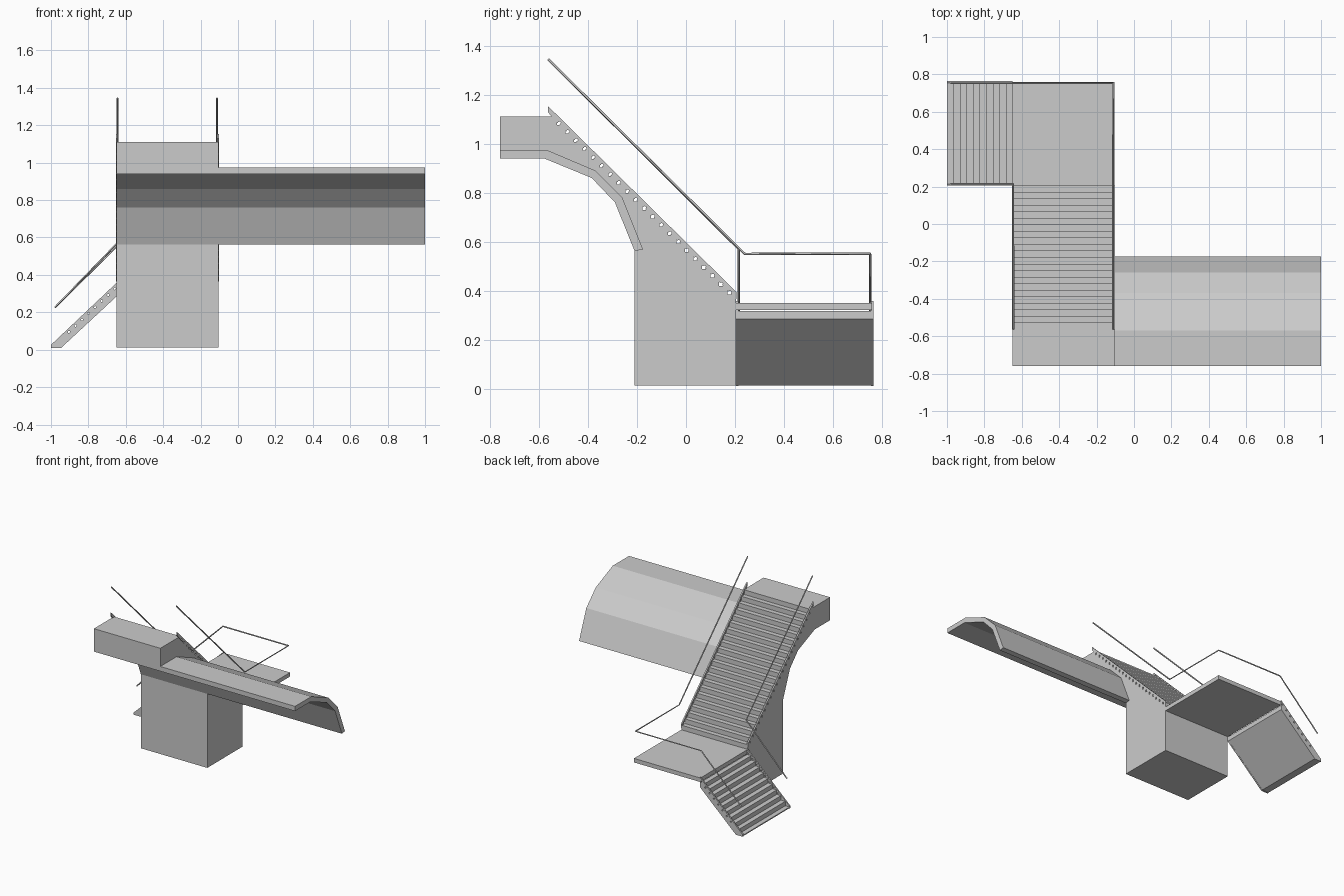
import bpy, bmesh
from mathutils import Vector

if "Cube" in bpy.data.objects:
    bpy.data.objects.remove(bpy.data.objects["Cube"])


def prism(name, profile, axis, lo, hi):
    """Extrude a profile along x (profile is y,z) or along y (profile is x,z)."""
    bm = bmesh.new()
    place = (lambda a, b, t: (t, a, b)) if axis == 'x' else (lambda a, b, t: (a, t, b))
    face = bm.faces.new([bm.verts.new(place(a, b, lo)) for a, b in profile])
    top = bmesh.ops.extrude_face_region(bm, geom=[face])['geom']
    shift = Vector(place(0, 0, hi - lo))
    bmesh.ops.translate(bm, vec=shift, verts=[g for g in top if isinstance(g, bmesh.types.BMVert)])
    bmesh.ops.recalc_face_normals(bm, faces=bm.faces)
    mesh = bpy.data.meshes.new(name)
    bm.to_mesh(mesh)
    bm.free()
    ob = bpy.data.objects.new(name, mesh)
    bpy.context.collection.objects.link(ob)
    return ob


def hole_cutter(name, centres, axis, lo, hi, r=0.006):
    """Row of small round pegs used to pierce the stringers."""
    bm = bmesh.new()
    mid, length = (lo + hi) / 2, hi - lo
    for a, b in centres:
        ring = bmesh.ops.create_cone(bm, cap_ends=True, segments=8, radius1=r,
                                     radius2=r, depth=length)['verts']
        for v in ring:
            x, y, z = v.co
            v.co = (mid + z, a + x, b + y) if axis == 'x' else (a + x, mid + z, b + y)
    bmesh.ops.recalc_face_normals(bm, faces=bm.faces)
    mesh = bpy.data.meshes.new(name)
    bm.to_mesh(mesh)
    bm.free()
    ob = bpy.data.objects.new(name, mesh)
    bpy.context.collection.objects.link(ob)
    ob.hide_render = True
    ob.hide_viewport = True
    return ob


def pierce(ob, cutter):
    mod = ob.modifiers.new("holes", 'BOOLEAN')
    mod.operation = 'DIFFERENCE'
    mod.solver = 'EXACT'
    mod.object = cutter


def rail(name, points):
    cu = bpy.data.curves.new(name, 'CURVE')
    cu.dimensions = '3D'
    cu.bevel_depth = 0.005
    cu.bevel_resolution = 0
    cu.use_fill_caps = True
    sp = cu.splines.new('POLY')
    sp.points.add(len(points) - 1)
    for p, co in zip(sp.points, points):
        p.co = (*co, 1)
    bpy.context.collection.objects.link(bpy.data.objects.new(name, cu))


X0, X1 = -0.65, -0.105          # width of the main flight
Y0, Y1 = 0.21, 0.76             # width of the lower flight
INNER = [(-0.76, 0.94), (-0.58, 0.94), (-0.385, 0.86), (-0.29, 0.76), (-0.21, 0.562)]
OUTER = [(-0.76, 0.975), (-0.57, 0.975), (-0.37, 0.89), (-0.26, 0.78), (-0.175, 0.568)]

# Main flight: stepped top, vaulted underside and solid base in one profile
N, RUN, RISE = 22, 0.0348, 0.76 / 22
steps = []
for i in range(N):
    y, z = 0.205 - i * RUN, 0.35 + i * RISE
    steps += [(y, z), (y, z + RISE)]
prism("main_stair_body",
      INNER + [(-0.21, 0.013), (0.205, 0.013)] + steps + [(-0.76, 1.11)], 'x', X0, X1)

# Half-arch canopy running sideways
prism("half_arch_canopy", INNER + OUTER[::-1], 'x', X1, 1.0)

# Landing slab
prism("landing", [(X0, 0.32), (X1, 0.32), (X1, 0.35), (X0, 0.35)], 'y', 0.205, Y1)

# Lower flight: stepped top and sloping soffit
M, RUN2, RISE2 = 10, 0.035, 0.033
low = []
for k in range(M, 0, -1):
    x, z = X0 - k * RUN2, 0.35 - k * RISE2
    low += [(x, z), (x + RUN2, z)]
prism("lower_stair", low + [(X0, 0.285), (-0.945, 0.012), (-1.0, 0.012)], 'y', Y0, Y1)

# Pierced stringers of the main flight
main_holes = hole_cutter("main_hole_cutter",
                         [(0.205 - (i + 1) * RUN + 0.009, 0.35 + (i + 1) * RISE + 0.009)
                          for i in range(N)], 'x', X0 - 0.05, X1 + 0.05)
main_profile = [(0.207, 0.365), (0.207, 0.393), (-0.563, 1.153), (-0.563, 1.128), (-0.54, 1.1)]
for side, x in (("left", X0 + 0.002), ("right", X1 - 0.002)):
    pierce(prism("main_stringer_" + side, main_profile, 'x', x - 0.005, x + 0.005), main_holes)

# Pierced stringers of the lower flight
low_holes = hole_cutter("lower_hole_cutter",
                        [(X0 - (k - 1) * RUN2 - 0.009, 0.35 - k * RISE2 + 0.009)
                         for k in range(1, M)], 'y', Y0 - 0.05, Y1 + 0.05)
low_profile = [(-1.0, 0.01), (-1.0, 0.027), (-0.985, 0.04), (X0, 0.357), (X0, 0.284), (-0.945, 0.01)]
for side, y in (("front", Y0), ("back", Y1)):
    pierce(prism("lower_stringer_" + side, low_profile, 'y', y - 0.005, y + 0.005), low_holes)

# Handrails
rail("outer_handrail", [(-0.112, -0.563, 1.345), (-0.112, 0.24, 0.55), (-0.112, 0.752, 0.55),
                        (-0.65, 0.752, 0.55), (-0.98, 0.752, 0.225)])
rail("inner_handrail", [(-0.645, -0.563, 1.345), (-0.645, 0.215, 0.57), (-0.98, 0.215, 0.225)])
